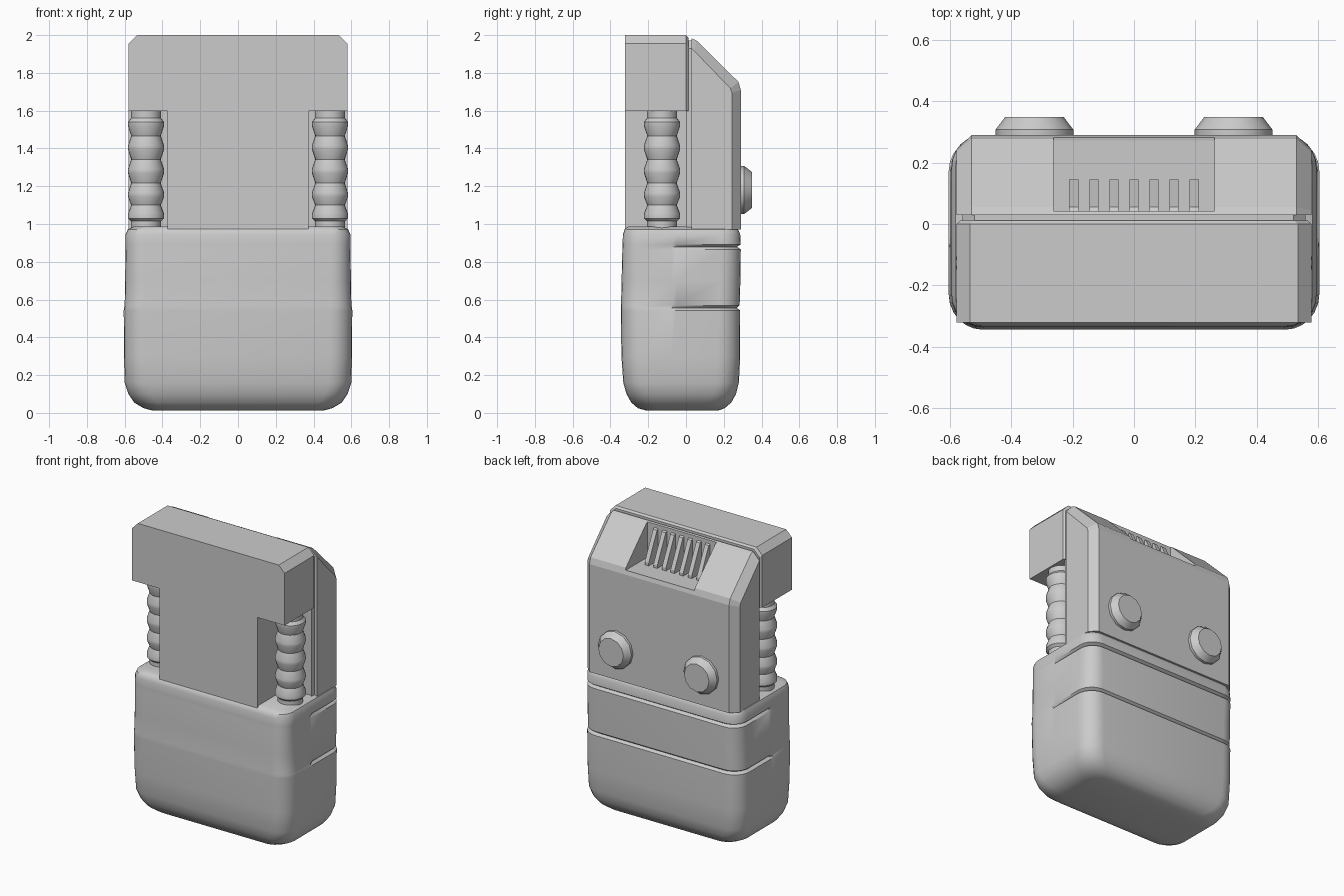
import bpy, bmesh, math

if "Cube" in bpy.data.objects:
    bpy.data.objects.remove(bpy.data.objects["Cube"])

gray = bpy.data.materials.new("mid_gray")
gray.diffuse_color = (0.6, 0.6, 0.6, 1)
gray.use_nodes = True
gray.node_tree.nodes["Principled BSDF"].inputs["Base Color"].default_value = gray.diffuse_color


def finish(bm, name, smooth=None):
    bmesh.ops.recalc_face_normals(bm, faces=bm.faces)
    me = bpy.data.meshes.new(name)
    bm.to_mesh(me)
    bm.free()
    me.materials.append(gray)
    ob = bpy.data.objects.new(name, me)
    bpy.context.collection.objects.link(ob)
    if smooth:
        bpy.ops.object.select_all(action='DESELECT')
        ob.select_set(True)
        bpy.context.view_layer.objects.active = ob
        bpy.ops.object.shade_smooth_by_angle(angle=math.radians(smooth))
    return ob


def loft(rings, name, smooth=None):
    """Skin equal-length rings of points and cap both ends."""
    bm = bmesh.new()
    vs = [[bm.verts.new(p) for p in r] for r in rings]
    n = len(vs[0])
    for a, b in zip(vs, vs[1:]):
        for i in range(n):
            j = (i + 1) % n
            bm.faces.new((a[i], a[j], b[j], b[i]))
    bm.faces.new(vs[0][::-1])
    bm.faces.new(vs[-1])
    return finish(bm, name, smooth)


def rounded_ring(x0, x1, y0, y1, r, z, dent=0.0):
    """Rounded rectangle; dent pulls in only the rear part (y > -0.06)."""
    pts = []
    corners = [(x1 - r, y1 - r, 0), (x0 + r, y1 - r, 90),
               (x0 + r, y0 + r, 180), (x1 - r, y0 + r, 270)]
    for cx, cy, a0 in corners:
        arc = [(cx + r * math.cos(math.radians(a0 + k * 15)),
                cy + r * math.sin(math.radians(a0 + k * 15))) for k in range(7)]
        if a0 == 180:   # points where the side grooves end
            pts += [(x0, -0.05), (x0, -0.075)]
        pts += arc
    pts += [(x1, -0.075), (x1, -0.05)]
    out = []
    for x, y in pts:
        if dent and y > -0.06:
            x -= math.copysign(min(dent, abs(x)), x)
            if y > y1 - r:
                y -= dent
        out.append((x, y, z))
    return out


# Soft lower body: (z, half width, front y, rear y, corner radius, groove dent)
levels = [(0.012, 0.45, -0.21, 0.17, 0.10, 0), (0.025, 0.50, -0.255, 0.205, 0.11, 0),
          (0.055, 0.55, -0.29, 0.24, 0.12, 0), (0.10, 0.58, -0.315, 0.265, 0.12, 0),
          (0.16, 0.60, -0.332, 0.28, 0.12, 0), (0.30, 0.604, -0.342, 0.287, 0.12, 0),
          (0.543, 0.605, -0.345, 0.287, 0.115, 0), (0.556, 0.603, -0.345, 0.286, 0.11, 0.018),
          (0.569, 0.60, -0.344, 0.284, 0.11, 0), (0.70, 0.598, -0.341, 0.288, 0.11, 0),
          (0.866, 0.595, -0.337, 0.290, 0.10, 0), (0.879, 0.595, -0.336, 0.288, 0.10, 0.018),
          (0.892, 0.595, -0.336, 0.290, 0.10, 0), (0.945, 0.595, -0.334, 0.287, 0.10, 0),
          (0.972, 0.583, -0.325, 0.275, 0.09, 0), (0.988, 0.55, -0.305, 0.255, 0.08, 0)]
loft([rounded_ring(-w, w, f, b, r, z, d) for z, w, f, b, r, d in levels],
     "lower_body", 40)

# T-shaped front block with clipped upper corners and a chamfered rear rim
half = [(0.372, 0.97), (0.372, 1.597), (0.579, 1.597), (0.579, 1.955), (0.535, 2.0)]
outline = half + [(-x, z) for x, z in reversed(half)]


def block_ring(y, s):
    return [(x - math.copysign(s if abs(x) > 0.4 else 0, x), y,
             z - (s if z > 1.9 else 0)) for x, z in outline]


loft([block_ring(-0.322, 0), block_ring(0.0, 0), block_ring(0.012, 0.012)], "front_block")

# Thin seam filling the gap between front block and rear housing
edge = [(0.56, 0.97), (0.56, 1.93), (0.52, 1.972)]
edge += [(-x, z) for x, z in reversed(edge)]
loft([[(x, y, z) for x, z in edge] for y in (0.0, 0.04)], "seam_strip")

# Rear housing: sloped profile with chamfered sides
full = [(0.03, 0.97), (0.29, 0.97), (0.29, 1.71), (0.278, 1.752), (0.055, 1.972), (0.03, 1.982)]
small = [(0.03, 0.97), (0.243, 0.97), (0.243, 1.695), (0.235, 1.718), (0.045, 1.915), (0.03, 1.93)]
housing = loft([[(x, y, z) for y, z in p] for x, p in
                ((-0.579, small), (-0.53, full), (0.53, full), (0.579, small))], "rear_housing")

# Wedge-shaped vent opening cut in the slope
wedge = [(0.042, 1.735), (0.272, 1.735), (0.30, 1.74), (0.30, 2.1), (0.042, 2.1)]
cutter = loft([[(x, y, z) for y, z in wedge] for x in (-0.262, 0.262)], "vent_cutter")
cutter.hide_render = True
cutter.hide_viewport = True
cut = housing.modifiers.new("vent", 'BOOLEAN')
cut.operation = 'DIFFERENCE'
cut.solver = 'EXACT'
cut.object = cutter

# Slanted vent ribs
rib = [(0.035, 1.725), (0.145, 1.725), (0.145, 1.755), (0.055, 1.945), (0.035, 1.955)]
for i in range(7):
    c = (i - 3) * 0.0655
    loft([[(x, y, z) for y, z in rib] for x in (c - 0.015, c + 0.015)], f"vent_rib_{i + 1}")


def circle(cx, cy, r, z, n):
    return [(cx + r * math.cos(2 * math.pi * k / n),
             cy + r * math.sin(2 * math.pi * k / n), z) for k in range(n)]


# Ribbed side hoses and rear knobs, left and right
hose = [(0.96, 0.08), (1.015, 0.08), (1.03, 0.096), (1.055, 0.096), (1.10, 0.078),
        (1.145, 0.096), (1.165, 0.096), (1.217, 0.078), (1.27, 0.096), (1.29, 0.096),
        (1.342, 0.078), (1.395, 0.096), (1.415, 0.096), (1.467, 0.078),
        (1.52, 0.096), (1.54, 0.096), (1.56, 0.08), (1.62, 0.08)]
for s, side in ((-1, "left"), (1, "right")):
    loft([circle(s * 0.487, -0.127, r, z, 24) for z, r in hose], f"{side}_hose", 25)
    knob = []
    for y, r in ((0.27, 0.127), (0.308, 0.127), (0.35, 0.095)):
        knob.append([(s * 0.325 + a, y, 1.18 + b) for a, b, _ in circle(0, 0, r, 0, 12)])
    loft(knob, f"{side}_knob", 35)
